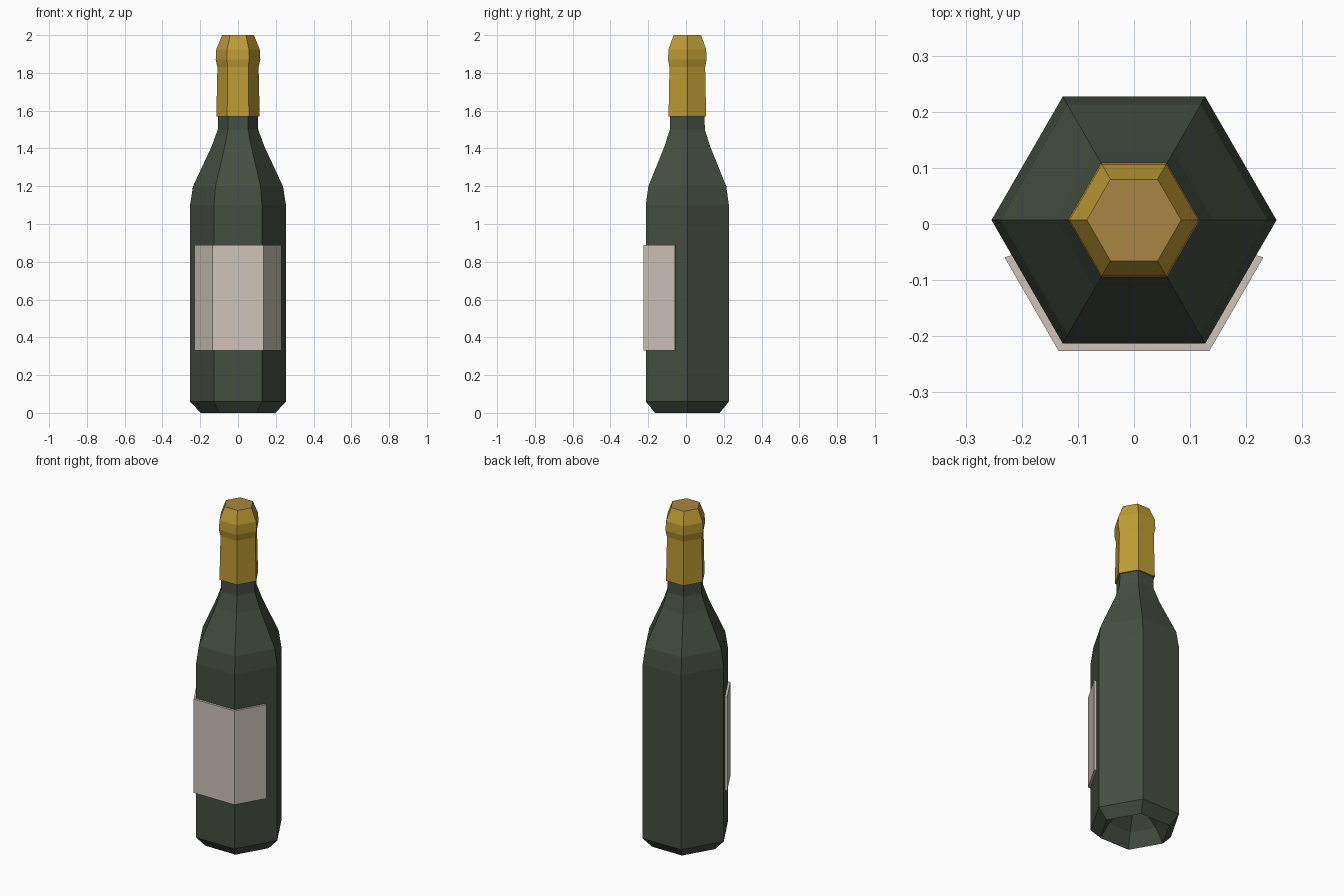
import bpy, bmesh
from math import cos, sin, pi, radians

if "Cube" in bpy.data.objects:
    bpy.data.objects.remove(bpy.data.objects["Cube"])

CY = 0.007          # hexagon axis, shifted so body plus label is centred
SIDES = 6


def material(name, rgb):
    m = bpy.data.materials.new(name)
    m.diffuse_color = (*rgb, 1)
    m.use_nodes = True
    m.node_tree.nodes["Principled BSDF"].inputs["Base Color"].default_value = m.diffuse_color
    return m


def hex_point(r, i):
    a = 2 * pi * i / SIDES
    return (r * cos(a), CY + r * sin(a))


def finish(name, bm, *mats):
    bmesh.ops.recalc_face_normals(bm, faces=bm.faces)
    me = bpy.data.meshes.new(name)
    bm.to_mesh(me)
    bm.free()
    for m in mats:
        me.materials.append(m)
    ob = bpy.data.objects.new(name, me)
    bpy.context.collection.objects.link(ob)
    return ob


def lathe(name, profile, *mats):
    """Six-sided turned solid from (radius, z) points, capped at both ends."""
    bm = bmesh.new()
    rings = [[bm.verts.new((*hex_point(r, i), z)) for i in range(SIDES)]
             for r, z in profile]
    for a, b in zip(rings, rings[1:]):
        for i in range(SIDES):
            j = (i + 1) % SIDES
            bm.faces.new((a[i], a[j], b[j], b[i]))
    bm.faces.new(rings[0])
    top = bm.faces.new(rings[-1])
    top.material_index = len(mats) - 1
    return finish(name, bm, *mats)


glass = material("dark_green_glass", (0.06, 0.077, 0.054))
gold = material("gold_foil", (0.52, 0.33, 0.034))
cork = material("cork_top", (0.40, 0.24, 0.055))
paper = material("label_paper", (0.62, 0.56, 0.48))

# Glass bottle with a hollow punt underneath
lathe("bottle", [(0.06, 0.16), (0.15, 0.08), (0.198, 0.0), (0.254, 0.06), (0.254, 1.10),
                 (0.238, 1.20), (0.140, 1.41), (0.107, 1.50), (0.105, 1.60)], glass)

# Foil sleeve over the neck, with a bulge at the lip
lathe("foil_cap", [(0.100, 1.57), (0.115, 1.57), (0.109, 1.83), (0.118, 1.87),
                   (0.115, 1.925), (0.084, 2.0)], gold, cork)

# Paper label wrapped over the three front faces
def label_path(r):
    p = [hex_point(r, i) for i in (3, 4, 5, 6)]
    mix = lambda a, b: tuple(u + (v - u) * 0.715 for u, v in zip(a, b))
    return [mix(p[1], p[0]), p[1], p[2], mix(p[2], p[3])]

bm = bmesh.new()
outline = label_path(0.269) + label_path(0.253)[::-1]
low, high = [[bm.verts.new((x, y, z)) for x, y in outline] for z in (0.33, 0.89)]
n = len(outline)
for i in range(n):
    j = (i + 1) % n
    bm.faces.new((low[i], low[j], high[j], high[i]))
for ring in (low, high):
    for i in range(3):
        bm.faces.new((ring[i], ring[i + 1], ring[n - 2 - i], ring[n - 1 - i]))
finish("label", bm, paper)
